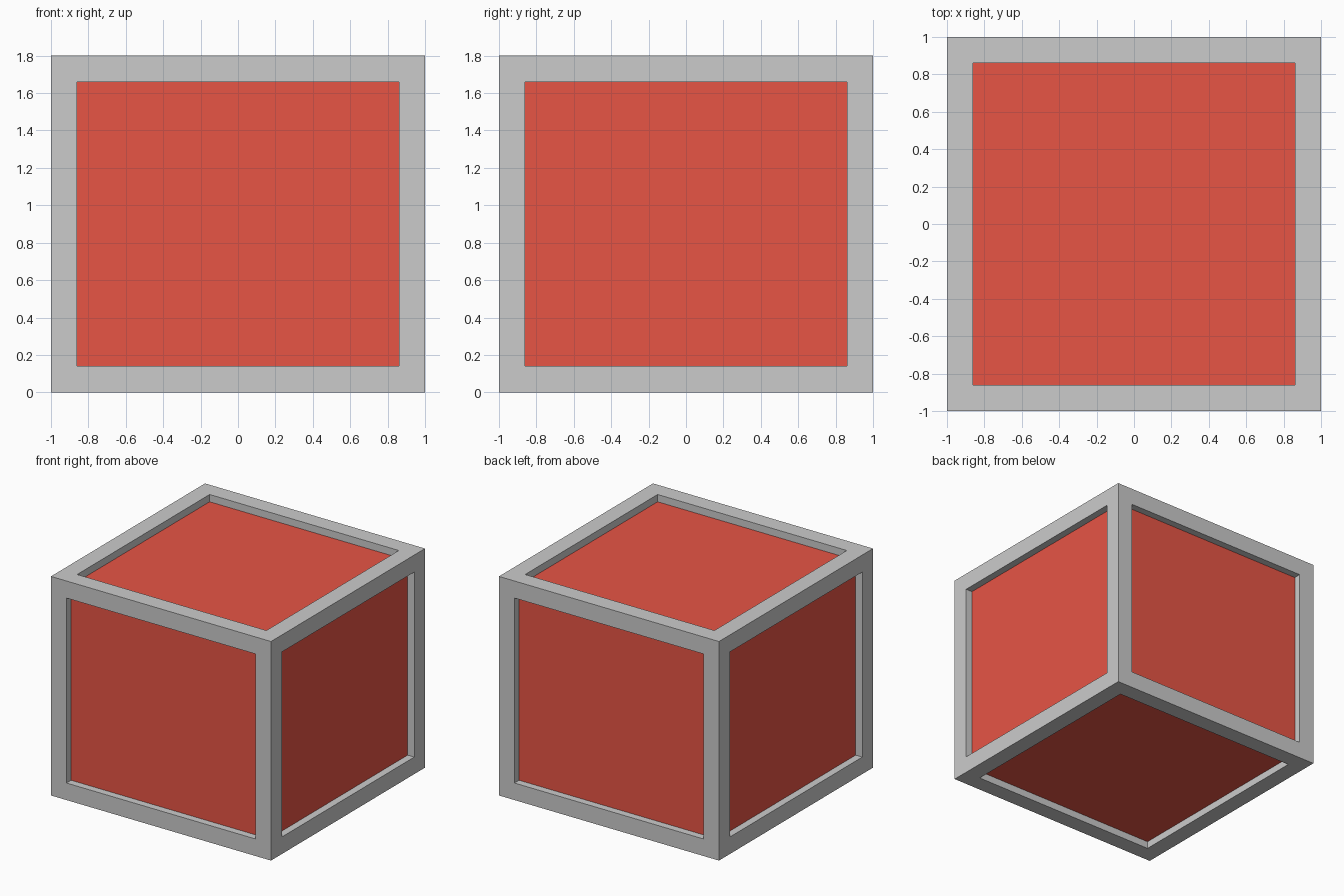
import bpy, bmesh
from mathutils import Vector

if "Cube" in bpy.data.objects:
    bpy.data.objects.remove(bpy.data.objects["Cube"])

W, H = 2.0, 1.8      # overall width/depth and height
BAR = 0.14           # square bar thickness of the frame
RECESS = 0.06        # how far the panels sit back


def box(bm, size):
    bmesh.ops.create_cube(bm, size=1)
    bmesh.ops.scale(bm, vec=Vector(size), verts=bm.verts)
    bmesh.ops.translate(bm, vec=(0, 0, H / 2), verts=bm.verts)


def finish(bm, name, color=None):
    bmesh.ops.recalc_face_normals(bm, faces=bm.faces)
    mesh = bpy.data.meshes.new(name)
    bm.to_mesh(mesh)
    bm.free()
    if color:
        mat = bpy.data.materials.new(name + "_paint")
        mat.diffuse_color = color
        mat.use_nodes = True
        mat.node_tree.nodes["Principled BSDF"].inputs["Base Color"].default_value = mat.diffuse_color
        mesh.materials.append(mat)
    ob = bpy.data.objects.new(name, mesh)
    bpy.context.collection.objects.link(ob)
    return ob


# Frame: inset every side, push the openings in by one bar and open them up
bm = bmesh.new()
box(bm, (W, W, H))
bm.normal_update()
openings = bm.faces[:]
bmesh.ops.inset_individual(bm, faces=openings, thickness=BAR, use_even_offset=True)
bm.normal_update()
pushed = bmesh.ops.extrude_discrete_faces(bm, faces=openings)["faces"]
bm.normal_update()
for f in pushed:
    bmesh.ops.translate(bm, vec=-f.normal * BAR, verts=f.verts)
bmesh.ops.delete(bm, geom=pushed, context='FACES')
bmesh.ops.remove_doubles(bm, verts=bm.verts, dist=1e-4)
finish(bm, "crate_frame")

# Red panels: one core block showing through all six openings
bm = bmesh.new()
box(bm, (W - 2 * RECESS, W - 2 * RECESS, H - 2 * RECESS))
finish(bm, "inner_panels", (0.8, 0.09, 0.06, 1))
